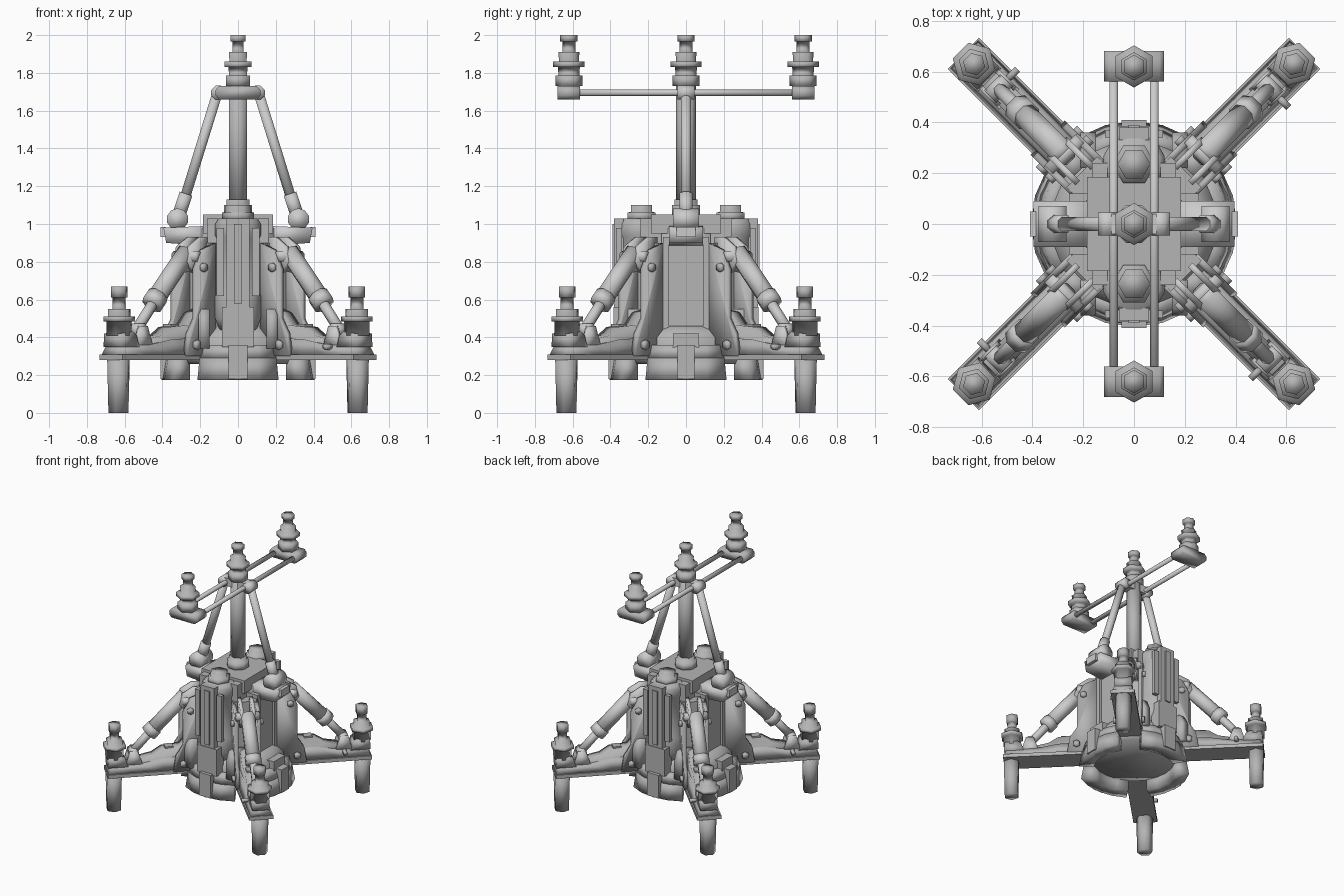
import bpy, bmesh
from math import pi, cos, sin, radians
from mathutils import Matrix, Vector

if "Cube" in bpy.data.objects:
    bpy.data.objects.remove(bpy.data.objects["Cube"])

I = Matrix.Identity(4)
STEEL = bpy.data.materials.new("dark_steel")
STEEL.diffuse_color = (.46, .46, .46, 1)
STEEL.use_nodes = True
STEEL.node_tree.nodes["Principled BSDF"].inputs["Base Color"].default_value = STEEL.diffuse_color
BRIGHT = ("strut", "cross_rail", "ram_", "saddle", "mast_head", "roll")


def rot(deg):
    return Matrix.Rotation(radians(deg), 4, 'Z')


def finish(name, bm, m, smooth):
    bmesh.ops.transform(bm, matrix=m, verts=bm.verts)
    bmesh.ops.recalc_face_normals(bm, faces=bm.faces)
    for f in bm.faces:
        f.smooth = smooth
    me = bpy.data.meshes.new(name)
    bm.to_mesh(me)
    bm.free()
    if not any(b in name for b in BRIGHT):
        me.materials.append(STEEL)
    ob = bpy.data.objects.new(name, me)
    bpy.context.collection.objects.link(ob)
    return ob


def loft(name, rings, m=I, smooth=True):
    """Skin a list of equal-length closed rings and cap both ends."""
    bm = bmesh.new()
    vs = [[bm.verts.new(p) for p in r] for r in rings]
    n = len(rings[0])
    for a, b in zip(vs, vs[1:]):
        for i in range(n):
            j = (i + 1) % n
            bm.faces.new((a[i], a[j], b[j], b[i]))
    bm.faces.new(vs[0])
    bm.faces.new(vs[-1])
    return finish(name, bm, m, smooth)


def box(name, x, y, z, m=I):
    """Box from (min, max) ranges."""
    rings = [[(a, b, c) for a, b in ((x[0], y[0]), (x[1], y[0]), (x[1], y[1]), (x[0], y[1]))]
             for c in z]
    return loft(name, rings, m, False)


def plate(name, prof, y0, y1, m=I):
    """Side profile in (x, z) extruded along y."""
    return loft(name, [[(x, y, z) for x, z in prof] for y in (y0, y1)], m)


def lathe(name, prof, n, m=I):
    """Turned part from (radius, z) pairs."""
    return loft(name, [[(r * cos(2 * pi * (i + .5) / n), r * sin(2 * pi * (i + .5) / n), z)
                        for i in range(n)] for r, z in prof], m)


def rod(name, a, b, r, n=8, m=I, r2=None):
    a, b = Vector(a), Vector(b)
    d = b - a
    q = d.to_track_quat('Z', 'Y').to_matrix().to_4x4()
    return lathe(name, [(r, 0), (r2 or r, d.length)], n, m @ Matrix.Translation(a) @ q)


def sector(name, r0, r1, r1top, half, z, m=I, n=4):
    """Curved block centred on +x."""
    rings = []
    for i in range(n + 1):
        t = radians(-half + 2 * half * i / n)
        rings.append([(r * cos(t), r * sin(t), zz) for r, zz in
                      ((r0, z[0]), (r1, z[0]), (r1top, z[1]), (r0, z[1]))])
    return loft(name, rings, m)


# Central body
lathe("core", [(.20, .26), (.25, .32), (.25, .55), (.215, .62), (.215, .98)], 8)
lathe("lower_drum", [(.31, .26), (.33, .30), (.33, .40), (.27, .46)], 16)
box("top_plate", (-.185, .185), (-.185, .185), (.95, 1.05))
lathe("mast_collar", [(.08, 1.04), (.08, 1.10), (.065, 1.10), (.065, 1.13)], 8)
rod("mast", (0, 0, 1.1), (0, 0, 1.74), .054, 6)

# Base ring segments and the ring above them
for k in range(4):
    sector("base_segment", .30, .405, .385, 32, (.175, .29), rot(90 * k))
    sector("ring_segment", .30, .385, .365, 34, (.29, .36), rot(90 * k))

# Canisters with guide rails on front and back
for k in (-90, 90):
    m = rot(k)
    c = m @ Matrix.Translation((.235, 0, 0))
    lathe("canister", [(.10, .44), (.125, .50), (.125, .62), (.115, .64), (.115, .92),
                       (.125, .94), (.125, 1.0), (.105, 1.03)], 12, c)
    lathe("canister_cap", [(.085, 1.02), (.085, 1.06), (.065, 1.065), (.065, 1.10)], 6, c)
    box("upper_rail", (.33, .38), (-.06, .06), (.55, 1.03), m)
    box("rail_slot_rib", (.37, .39), (-.022, .022), (.58, 1.0), m)
    box("rail_shoe", (.30, .385), (-.085, .085), (.35, .56), m)
    box("rail_foot", (.32, .41), (-.05, .05), (.18, .36), m)
    for s in (-1, 1):
        plate("shoe_gusset", [(.22, .34), (.36, .34), (.36, .48), (.33, .55), (.22, .55)],
              s * .15, s * .21, m)
        box("corner_column", (.13, .24), (s * .135 - .03, s * .135 + .03), (.34, 1.03), m)
        box("can_latch", (.34, .37), (s * .095 - .02, s * .095 + .02), (.62, .98), m)

# Side columns, strut saddles and mast struts
for k in (0, 180):
    m = rot(k)
    box("side_column", (.14, .235), (-.09, .09), (.30, .90), m)
    for s in (-1, 1):
        box("side_rib", (.15, .255), (s * .105 - .016, s * .105 + .016), (.34, .93), m)
    box("side_pedestal", (.22, .36), (-.07, .07), (.34, .42), m)
    box("side_foot", (.30, .41), (-.045, .045), (.18, .36), m)
    plate("saddle_bracket", [(.15, .86), (.25, .89), (.38, .90), (.395, .98), (.15, .99)],
          -.09, .09, m)
    box("saddle_end_lug", (.385, .41), (-.05, .05), (.93, .985), m)
    rod("strut_pivot", (.32, -.07, 1.025), (.32, .07, 1.025), .058, 10, m)
    rod("strut_socket", (.315, 0, 1.04), (.275, 0, 1.16), .038, 8, m)
    rod("mast_strut", (.29, 0, 1.11), (.11, 0, 1.69), .029, 8, m)
    rod("strut_head_roll", (.105, -.045, 1.695), (.105, .045, 1.695), .04, 8, m)
    rod("cross_rail", (.08, -.64, 1.695), (.08, .64, 1.695), .018, 8, m)
box("mast_head", (-.10, .10), (-.04, .04), (1.67, 1.73))

# Insulator stack shared by the cross beam and the leg ends
STACK = [(.072, 0), (.072, .055), (.055, .055), (.058, .10), (.083, .10), (.083, .13),
         (.052, .13), (.056, .18), (.035, .18), (.035, .235), (.046, .235), (.046, .27)]
for y in (-.62, 0, .62):
    lathe("beam_insulator", STACK, 6, Matrix.Translation((0, y, 1.73)))
    if y:
        plate("beam_end_block", [(-.118, 1.68), (-.10, 1.66), (.10, 1.66), (.118, 1.68),
                                 (.118, 1.71), (.10, 1.73), (-.10, 1.73), (-.118, 1.71)],
              y - .06, y + .06)

# Four diagonal legs, each built along +x
LEG_STACK = [(.07, .41), (.07, .485), (.087, .485), (.087, .51), (.062, .51), (.062, .55),
             (.036, .55), (.036, .61), (.045, .61), (.045, .67)]
for k in range(4):
    m = rot(45 + 90 * k)
    box("arm_flange", (.24, .95), (-.087, .087), (.28, .308), m)
    loft("arm_beam", [[(x, -.078, .305), (x, .078, .305), (x2, .058, z), (x2, -.058, z)]
                      for x, x2, z in ((.24, .24, .40), (.55, .55, .39), (.72, .72, .36),
                                       (.945, .925, .36))], m)
    plate("arm_ridge", [(.30, .33), (.74, .33), (.72, .39), (.62, .41), (.55, .455),
                        (.42, .465), (.36, .53), (.30, .55)], -.045, .045, m)
    box("arm_hatch", (.47, .53), (-.03, .03), (.44, .47), m)
    rod("arm_pin", (.755, -.107, .35), (.755, -.05, .35), .016, 6, m)
    rod("foot_post", (.895, 0, 0), (.895, 0, .29), .055, 6, m, .062)
    plate("insulator_seat", [(.80, .35), (.945, .35), (.94, .42), (.85, .43), (.82, .41)],
          -.062, .062, m)
    lathe("leg_insulator", LEG_STACK, 6, m @ Matrix.Translation((.89, 0, 0)))
    # Hinge cheeks beside the body
    for s in (-1, 1):
        plate("hinge_cheek", [(.26, .30), (.48, .30), (.46, .42), (.41, .50), (.41, .76),
                              (.36, .86), (.26, .90)], s * .068, s * .095, m)
        rod("cheek_bolt", (.36, s * .09, .77), (.36, s * .115, .77), .024, 6, m)
        rod("cheek_lower_bolt", (.41, s * .09, .36), (.41, s * .115, .36), .026, 6, m)
        plate("ram_fork", [(.27, .76), (.38, .74), (.43, .80), (.41, .88), (.33, .93),
                           (.27, .93)], s * .03, s * .055, m)
    box("hinge_back", (.21, .29), (-.085, .085), (.42, .90), m)
    # Hydraulic ram
    rod("ram_pivot", (.385, -.085, .83), (.385, .085, .83), .03, 8, m)
    rod("ram_barrel", (.385, 0, .85), (.62, 0, .60), .052, 8, m)
    rod("ram_gland", (.60, 0, .62), (.645, 0, .573), .06, 8, m)
    rod("ram_rod", (.61, 0, .61), (.76, 0, .44), .03, 8, m)
    rod("ram_foot_pin", (.755, -.045, .44), (.755, .045, .44), .036, 8, m)
    for s in (-1, 1):
        plate("ram_foot_lug", [(.69, .35), (.82, .35), (.785, .46), (.73, .46)],
              s * .035, s * .055, m)
